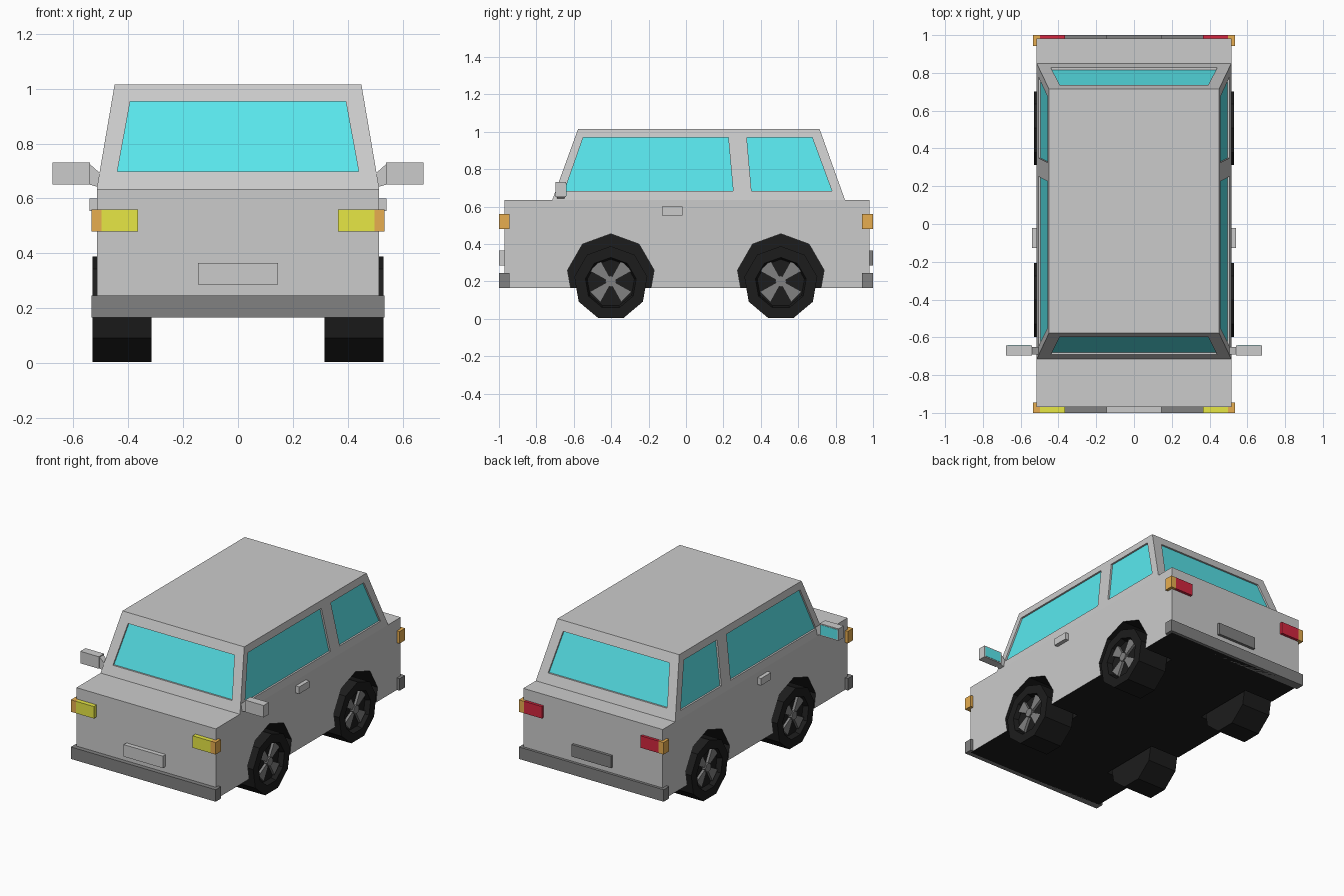
import bpy, bmesh
from math import sin, cos, pi, radians
from mathutils import Vector

if "Cube" in bpy.data.objects:
    bpy.data.objects.remove(bpy.data.objects["Cube"])


def material(name, rgb):
    m = bpy.data.materials.new(name)
    m.diffuse_color = (*rgb, 1)
    m.use_nodes = True
    m.node_tree.nodes["Principled BSDF"].inputs["Base Color"].default_value = m.diffuse_color
    return m


GREY = material("paint_grey", (0.8, 0.8, 0.8))
BLACK = material("black", (0.012, 0.012, 0.012))
DARK = material("dark_grey", (0.22, 0.22, 0.22))
GLASS = material("glass", (0.1, 0.8, 0.85))
YELLOW = material("yellow", (0.8, 0.8, 0.06))
ORANGE = material("orange", (0.8, 0.42, 0.08))
RED = material("red", (0.65, 0.02, 0.05))


def finish(name, bm, *mats):
    bmesh.ops.recalc_face_normals(bm, faces=bm.faces)
    me = bpy.data.meshes.new(name)
    bm.to_mesh(me)
    bm.free()
    for m in mats:
        me.materials.append(m)
    ob = bpy.data.objects.new(name, me)
    bpy.context.collection.objects.link(ob)
    return ob


def loft(name, rings, *mats):
    """Closed solid through successive rings of equal point count."""
    bm = bmesh.new()
    rows = [[bm.verts.new(p) for p in ring] for ring in rings]
    n = len(rows[0])
    for a, b in zip(rows, rows[1:]):
        for i in range(n):
            j = (i + 1) % n
            bm.faces.new((a[i], a[j], b[j], b[i]))
    bm.faces.new(rows[0])
    bm.faces.new(rows[-1])
    return finish(name, bm, *mats)


def prism(name, pts, d, *mats):
    return loft(name, [pts, [Vector(p) + Vector(d) for p in pts]], *mats)


def box(name, x, y, z, *mats):
    pts = [(x[0], y[0], z[0]), (x[1], y[0], z[0]), (x[1], y[1], z[0]), (x[0], y[1], z[0])]
    return prism(name, pts, (0, 0, z[1] - z[0]), *mats)


def ring(x, y, z, r, n=9):
    return [(x, y + r * sin(2 * pi * i / n), z + r * cos(2 * pi * i / n)) for i in range(n)]


def cut(target, cutter):
    cutter.hide_render = True
    mod = target.modifiers.new("cut", 'BOOLEAN')
    mod.operation = 'DIFFERENCE'
    mod.solver = 'EXACT'
    mod.object = cutter
    with bpy.context.temp_override(object=target, active_object=target):
        bpy.ops.object.modifier_apply(modifier=mod.name)
    bpy.data.objects.remove(cutter)


# Lower body: black underside, wheel wells cut with black lining
body = box("body", (-.515, .515), (-.97, .982), (.165, .635), GREY, BLACK)
for f in body.data.polygons:
    if f.normal.z < -.9:
        f.material_index = 1
WHEELS = {"front": -.402, "rear": .507}
for s in (-1, 1):
    for y in WHEELS.values():
        well = prism("well_cutter", ring(s * .3, y, .219, .235), (s * .3, 0, 0), GREY, BLACK)
        for f in well.data.polygons:
            f.material_index = 1
        cut(body, well)


# Cabin: tapered block
def rect(x, y0, y1, z):
    return [(-x, y0, z), (x, y0, z), (x, y1, z), (-x, y1, z)]


cabin = loft("cabin", [rect(.515, -.715, .85, .635), rect(.45, -.577, .714, 1.015)])


# Windows: recessed panes on the sloping cabin walls
def wall_x(z):
    return .515 - (z - .635) * .171


def window(name, pts, out):
    out = Vector(out)
    cut(cabin, prism("window_cutter", [Vector(p) - out * .025 for p in pts], out * .1))
    prism(name, [Vector(p) - out * .03 for p in pts], out * .018, GLASS)


ZB, ZT = .698, .954
for name, s, y0, k in (("windshield", -1, -.715, .363), ("rear_window", 1, .85, -.358)):
    yb, yt = y0 + (ZB - .635) * k, y0 + (ZT - .635) * k
    window(name, [(-.44, yb, ZB), (.44, yb, ZB), (.393, yt, ZT), (-.393, yt, ZT)], (0, s, 0))
SIDE = {"front_side_window": (-.65, .252, .226, -.55), "rear_side_window": (.35, .78, .675, .325)}
for s in (-1, 1):
    for name, ys in SIDE.items():
        pts = [(s * wall_x(z), y, z) for y, z in zip(ys, (.683, .683, .968, .968))]
        window(name, pts, (s, 0, 0))

# Wheels: tyre with recessed rim, four flared spokes and a hub
for s in (-1, 1):
    for pos, y in WHEELS.items():
        z = .19
        profile = [(.315, .198), (.53, .198), (.53, .138), (.495, .128)]
        loft(pos + "_tyre", [ring(s * x, y, z, r) for x, r in profile], BLACK)
        zc = .2
        for k in range(4):
            a = radians(45 + 90 * k)
            u, v = Vector((0, cos(a), sin(a))), Vector((0, -sin(a), cos(a)))
            c = Vector((s * .49, y, zc))
            pts = [c + u * r + v * w for r, w in ((.02, -.012), (.118, -.04), (.118, .04), (.02, .012))]
            prism(pos + "_spoke", pts, (s * .022, 0, 0), DARK)
        prism(pos + "_hub", ring(s * .49, y, zc, .03, 8), (s * .03, 0, 0), DARK)

# Bumpers and plates
for name, y in (("front", (-1, -.945)), ("rear", (.942, 1))):
    box(name + "_bumper", (-.535, .535), y, (.165, .245), DARK)
box("front_plate", (-.145, .145), (-1, -.96), (.285, .365))
box("rear_plate", (-.145, .145), (.97, 1), (.285, .365), DARK)

for s in (-1, 1):
    # Lamps with orange corner pieces
    for name, y, m in (("headlight", (-1, -.945), YELLOW), ("tail_light", (.942, 1), RED)):
        box(name, (s * .365, s * .497), y, (.48, .56), m)
        box(name + "_indicator", (s * .497, s * .535), y, (.48, .56), ORANGE)
    # Door handle
    box("door_handle", (s * .505, s * .541), (-.127, -.02), (.553, .6))
    # Wing mirror with tapered stem
    box("mirror_housing", (s * .54, s * .677), (-.697, -.642), (.65, .73))
    box("mirror_glass", (s * .547, s * .67), (-.65, -.64), (.657, .723), GLASS)
    loft("mirror_stem", [[(s * x, -.69, b), (s * x, -.65, b), (s * x, -.65, t), (s * x, -.69, t)]
                         for x, b, t in ((.49, .636, .68), (.545, .651, .729))])
